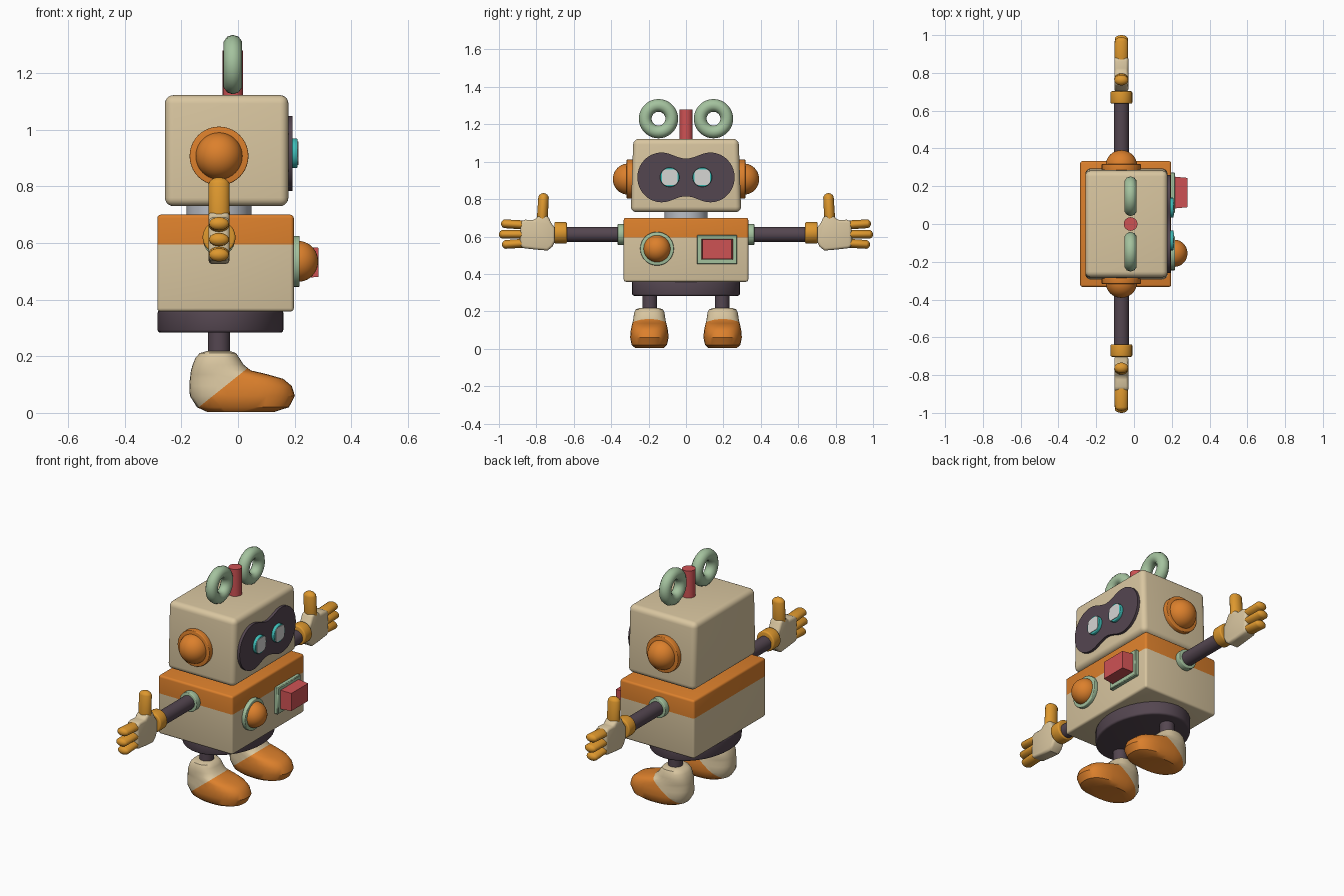
import bpy, bmesh, math
from mathutils import Matrix, Vector

if "Cube" in bpy.data.objects:
    bpy.data.objects.remove(bpy.data.objects["Cube"])


def mat(name, *rgb):
    m = bpy.data.materials.new(name)
    lin = [((c / 255 + 0.055) / 1.055) ** 2.4 for c in rgb]
    m.diffuse_color = (*lin, 1)
    m.use_nodes = True
    m.node_tree.nodes["Principled BSDF"].inputs["Base Color"].default_value = m.diffuse_color
    return m


BEIGE = mat("beige", 217, 198, 160)
ORANGE = mat("orange", 220, 128, 44)
AMBER = mat("amber", 222, 152, 46)
DARK = mat("dark plum", 84, 70, 80)
GREEN = mat("sage green", 164, 194, 158)
RED = mat("red", 206, 82, 84)
TEAL = mat("teal", 62, 190, 184)
GREY = mat("light grey", 186, 190, 198)
WHITE = mat("white", 214, 214, 212)


def finish(name, bm, *mats):
    """Smooth the faces, keep sharp edges and make the object."""
    bmesh.ops.recalc_face_normals(bm, faces=bm.faces[:])
    for f in bm.faces:
        f.smooth = True
    for e in bm.edges:
        e.smooth = len(e.link_faces) == 2 and e.calc_face_angle(0) < math.radians(38)
    me = bpy.data.meshes.new(name)
    bm.to_mesh(me)
    bm.free()
    for m in mats:
        me.materials.append(m)
    ob = bpy.data.objects.new(name, me)
    bpy.context.collection.objects.link(ob)
    return ob


def bevel(bm, width, segments=3):
    edges = [e for e in bm.edges if e.calc_face_angle(0) > 0.8]
    bmesh.ops.bevel(bm, geom=edges, offset=width, segments=segments,
                    affect='EDGES', profile=0.5)


def box_mesh(x, y, z):
    bm = bmesh.new()
    bmesh.ops.create_cube(bm, size=1)
    for v in bm.verts:
        v.co = [(a + b) / 2 + c * (b - a) for c, (a, b) in zip(v.co, (x, y, z))]
    return bm


AXIS = {'X': Matrix.Rotation(math.pi / 2, 4, 'Y'),
        'Y': Matrix.Rotation(-math.pi / 2, 4, 'X'),
        'Z': Matrix.Identity(4)}


def cyl(name, m, axis, centre, r, length, width=0.0, stretch=1.0):
    bm = bmesh.new()
    bmesh.ops.create_cone(bm, cap_ends=True, segments=40, radius1=r, radius2=r, depth=length)
    if width:
        bevel(bm, width)
    bmesh.ops.transform(bm, verts=bm.verts, matrix=Matrix.Translation(centre)
                        @ AXIS[axis] @ Matrix.Diagonal((1, stretch, 1, 1)))
    return finish(name, bm, m)


def ball(name, m, centre, radii):
    bm = bmesh.new()
    bmesh.ops.create_uvsphere(bm, u_segments=32, v_segments=20, radius=1)
    bmesh.ops.transform(bm, verts=bm.verts,
                        matrix=Matrix.Translation(centre) @ Matrix.Diagonal((*radii, 1)))
    return finish(name, bm, m)


def capsule(name, m, a, b, rx, r):
    """Flattened rounded rod between two points in a plane of constant x."""
    a, b = Vector(a), Vector(b)
    d = b - a
    bm = bmesh.new()
    bmesh.ops.create_uvsphere(bm, u_segments=20, v_segments=12, radius=1)
    for v in bm.verts:
        v.co = (v.co.x * rx, v.co.y * r, v.co.z * r + (d.length if v.co.z > 0.01 else 0))
    bmesh.ops.transform(bm, verts=bm.verts, matrix=Matrix.Translation(a)
                        @ Matrix.Rotation(math.atan2(-d.y, d.z), 4, 'X'))
    return finish(name, bm, m)


def plate_mesh(points, x0, x1):
    """Outline in y, z extruded along x."""
    bm = bmesh.new()
    face = bm.faces.new([bm.verts.new((x0, y, z)) for y, z in points])
    new = bmesh.ops.extrude_face_region(bm, geom=[face])["geom"]
    bmesh.ops.translate(bm, vec=(x1 - x0, 0, 0),
                        verts=[g for g in new if isinstance(g, bmesh.types.BMVert)])
    bmesh.ops.recalc_face_normals(bm, faces=bm.faces[:])
    return bm


def split(bm, point, normal):
    """Cut along a plane; faces on the normal's side get the second colour."""
    bmesh.ops.bisect_plane(bm, geom=bm.verts[:] + bm.edges[:] + bm.faces[:],
                           plane_co=point, plane_no=normal)
    for f in bm.faces:
        f.material_index = int((f.calc_center_median() - Vector(point)).dot(Vector(normal)) > 0)


CX = -0.067   # shared centre line of neck, arms and legs

# Torso with orange top band
bm = box_mesh((-0.285, 0.197), (-0.333, 0.333), (0.358, 0.70))
bevel(bm, 0.012)
split(bm, (0, 0, 0.595), (0, 0, 1))
finish("torso", bm, BEIGE, ORANGE)
cyl("hip_disc", DARK, 'Z', (-0.062, 0, 0.323), 0.222, 0.08, 0.01, 1.3)
cyl("neck", GREY, 'Z', (CX, 0, 0.715), 0.115, 0.07)

# Head, slightly narrower at the top
bm = box_mesh((-0.258, 0.178), (-0.295, 0.295), (0.73, 1.122))
for v in bm.verts:
    if v.co.z > 1:
        v.co.y *= 0.955
bevel(bm, 0.03, 5)
finish("head", bm, BEIGE)

# Goggle-shaped visor
outline = []
for i in range(49):
    y = -0.26 * math.cos(math.pi * i / 48)
    a = abs(y)
    h = (0.117 - 0.016 * math.cos(math.pi * a / 0.13) if a < 0.13
         else 0.133 * math.sqrt(max(0, 1 - ((a - 0.13) / 0.13) ** 2)))
    outline.append((y, h))
pts = [(y, 0.916 + h) for y, h in outline] + [(y, 0.916 - h) for y, h in outline[-2:0:-1]]
finish("visor", plate_mesh(pts, 0.165, 0.193), DARK)

# Antenna post
cyl("antenna_post", RED, 'Z', (-0.018, 0, 1.195), 0.036, 0.17)

# Chest button and switch
cyl("button_ring", GREEN, 'X', (0.205, -0.155, 0.535), 0.09, 0.026, 0.004)
ball("button_dome", ORANGE, (0.213, -0.155, 0.535), (0.07, 0.072, 0.072))
bm = box_mesh((0.19, 0.218), (0.058, 0.273), (0.452, 0.607))
bevel(bm, 0.004, 1)
finish("switch_frame", bm, GREEN)
bm = box_mesh((0.20, 0.284), (0.081, 0.252), (0.475, 0.588))
for v in bm.verts:
    if v.co.x > 0.25:
        v.co.y += 0.008 if v.co.y < 0.16 else -0.008
        v.co.z += 0.005 if v.co.z < 0.53 else -0.005
finish("switch", bm, RED)

# Foot levels: z, back x, front x, half width
FOOT = [(0.004, -0.11, 0.13, 0.078), (0.02, -0.145, 0.18, 0.097), (0.06, -0.17, 0.201, 0.106),
        (0.095, -0.172, 0.19, 0.103), (0.12, -0.17, 0.16, 0.098), (0.136, -0.168, 0.105, 0.094),
        (0.15, -0.166, 0.045, 0.09), (0.17, -0.16, 0.02, 0.087), (0.195, -0.15, 0.004, 0.083),
        (0.211, -0.135, -0.007, 0.074), (0.218, -0.11, -0.027, 0.052)]


def foot(name, cy):
    bm = bmesh.new()
    rings, n = [], 32
    for z, xa, xb, w in FOOT:
        ring = []
        for i in range(n):
            t = 2 * math.pi * i / n
            c, s = [math.copysign(abs(u) ** 0.8, u) for u in (math.cos(t), math.sin(t))]
            ring.append(bm.verts.new(((xa + xb) / 2 + c * (xb - xa) / 2,
                                      cy + s * w * (0.97 + 0.05 * c), z)))
        rings.append(ring)
    for lo, hi in zip(rings, rings[1:]):
        for i in range(n):
            bm.faces.new((lo[i], lo[(i + 1) % n], hi[(i + 1) % n], hi[i]))
    bm.faces.new(rings[0][::-1])
    bm.faces.new(rings[-1])
    split(bm, (0.03, 0, 0.155), (0.8, 0, -1))
    finish(name, bm, BEIGE, ORANGE)


# Palm outline in y, z for the left side
PALM = [(0.70, 0.645), (0.72, 0.672), (0.738, 0.71), (0.79, 0.71), (0.81, 0.688), (0.86, 0.69),
        (0.885, 0.68), (0.888, 0.55), (0.87, 0.538), (0.80, 0.53), (0.74, 0.525), (0.715, 0.545),
        (0.70, 0.575)]
FINGERS = [(0.662, 0.668, 0.965), (0.612, 0.612, 0.976), (0.564, 0.558, 0.96)]

for s, side in ((1, "left"), (-1, "right")):
    # Ears, eyes and ring antennas
    cyl(side + "_ear_plate", ORANGE, 'Y', (CX, s * 0.295, 0.907), 0.104, 0.045, 0.004)
    ball(side + "_ear_dome", ORANGE, (CX, s * 0.31, 0.907), (0.083, 0.081, 0.083))
    cyl(side + "_eye_rim", TEAL, 'X', (0.198, s * 0.087, 0.917), 0.052, 0.024, 0.004)
    q = 0.041
    bm = plate_mesh([(s * 0.087 + a, 0.917 + b) for a, b in
                     ((-q, 0.7 * q), (-0.7 * q, q), (0.7 * q, q), (q, 0.7 * q),
                      (q, -0.7 * q), (0.7 * q, -q), (-0.7 * q, -q), (-q, -0.7 * q))], 0.206, 0.213)
    finish(side + "_eye", bm, WHITE)
    bm = bmesh.new()
    n, k = 36, 10
    v = [[bm.verts.new((-0.018 + 0.034 * math.sin(2 * math.pi * j / k),
                        s * 0.147 + r * math.cos(2 * math.pi * i / n),
                        1.23 + r * math.sin(2 * math.pi * i / n)))
          for j in range(k) for r in [0.071 + 0.034 * math.cos(2 * math.pi * j / k)]]
         for i in range(n)]
    for i in range(n):
        for j in range(k):
            bm.faces.new((v[i][j], v[(i + 1) % n][j], v[(i + 1) % n][(j + 1) % k], v[i][(j + 1) % k]))
    finish(side + "_antenna_ring", bm, GREEN)

    # Arm
    cyl(side + "_shoulder_ring", GREEN, 'Y', (CX, s * 0.348, 0.611), 0.056, 0.036, 0.004)
    cyl(side + "_arm", DARK, 'Y', (CX, s * 0.50, 0.611), 0.04, 0.32)
    cyl(side + "_cuff", AMBER, 'Y', (CX, s * 0.67, 0.62), 0.058, 0.066, 0.008)

    # Hand
    bm = plate_mesh([(s * y, z) for y, z in PALM], CX - 0.037, CX + 0.037)
    bevel(bm, 0.014)
    finish(side + "_palm", bm, BEIGE)
    capsule(side + "_thumb", AMBER, (CX, s * 0.768, 0.70), (CX, s * 0.762, 0.803), 0.038, 0.029)
    for i, (z0, z1, y1) in enumerate(FINGERS):
        capsule(f"{side}_finger_{i + 1}", AMBER, (CX, s * 0.87, z0), (CX, s * y1, z1), 0.036, 0.024)

    # Leg and foot
    cyl(side + "_leg", DARK, 'Z', (CX, s * 0.193, 0.25), 0.039, 0.1)
    foot(side + "_foot", s * 0.196)
